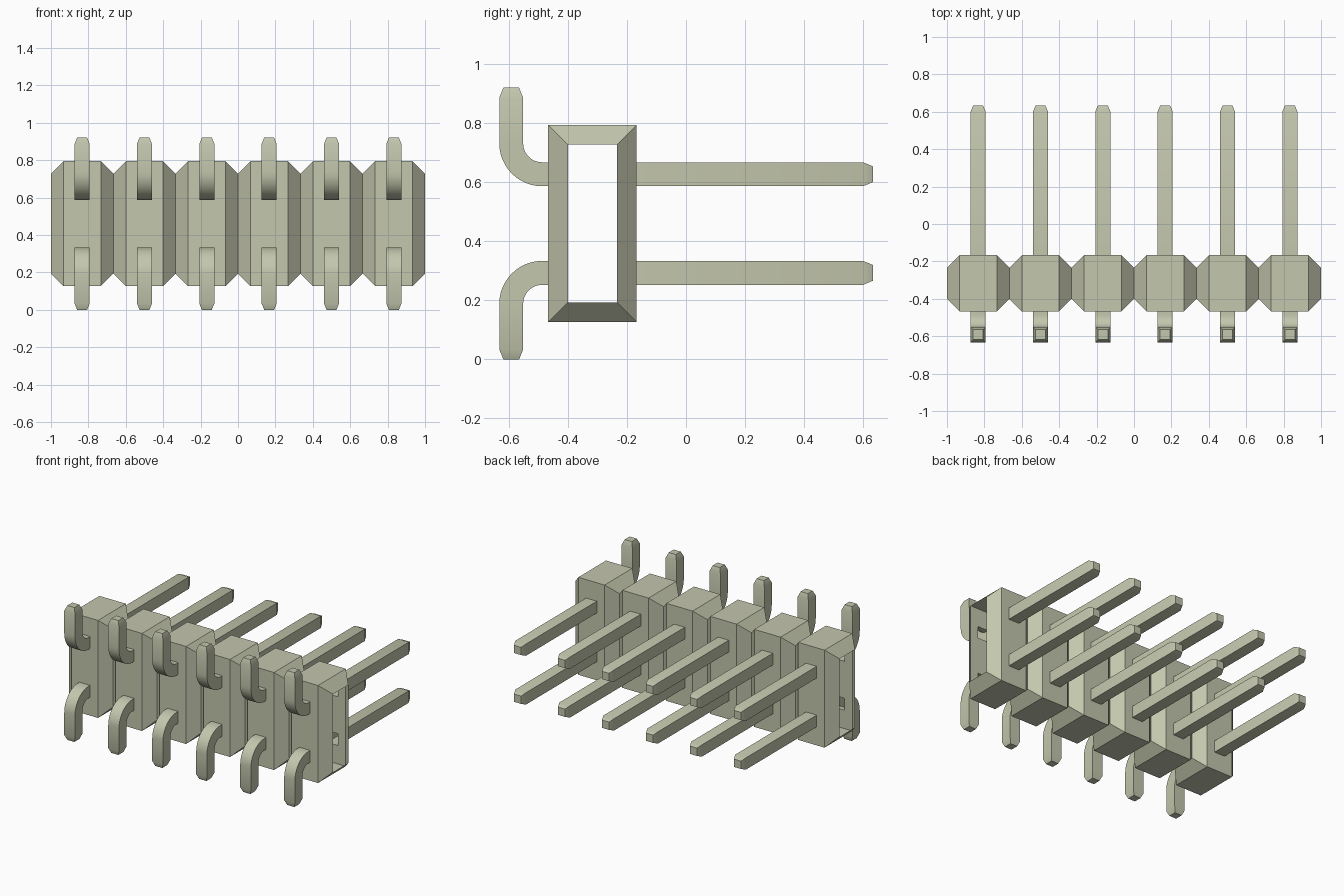
import bpy, bmesh, math
from mathutils import Vector

cube = bpy.data.objects.get("Cube")
if cube:
    bpy.data.objects.remove(cube, do_unlink=True)

# Single olive-grey colour
COLOUR = (0.55, 0.57, 0.42, 1.0)
mat = bpy.data.materials.new("olive_grey")
mat.use_nodes = True
mat.diffuse_color = COLOUR
mat.node_tree.nodes["Principled BSDF"].inputs["Base Color"].default_value = COLOUR

COUNT, PITCH = 6, 1 / 3
CENTRES = [(i - (COUNT - 1) / 2) * PITCH for i in range(COUNT)]
MID_Y, MID_Z = -0.317, 0.46          # housing centre
HALF_Y, HALF_Z = 0.15, 0.334         # housing half sizes
CHAMFER = 0.067
HALF_FLAT = PITCH / 2 - CHAMFER
PIN = 0.0405                         # pin half width
ROW = 0.167                          # row offset from MID_Z


def make_mesh(name, bm, smooth=False):
    me = bpy.data.meshes.new(name)
    for f in bm.faces:
        f.smooth = smooth
    bm.to_mesh(me)
    bm.free()
    if smooth:
        me.set_sharp_from_angle(angle=math.radians(30))
    me.materials.append(mat)
    return me


def place(name, me, x=0.0, y=0.0, z=0.0):
    ob = bpy.data.objects.new(name, me)
    ob.location = (x, y, z)
    bpy.context.collection.objects.link(ob)
    return ob


def housing_segment():
    """Chamfered block, open at both x ends, with pin holes front and back."""
    bm = bmesh.new()

    def face(*pts):
        f = bm.faces.new([bm.verts.new(p) for p in pts])
        f.normal_update()
        if f.normal.dot(f.calc_center_median()) < 0:
            f.normal_flip()

    a, b = HALF_FLAT, PITCH / 2
    Y, Z, y, z = HALF_Y, HALF_Z, HALF_Y - CHAMFER, HALF_Z - CHAMFER
    for s in (-1, 1):
        # top and bottom
        face((-a, -Y, s * Z), (a, -Y, s * Z), (a, Y, s * Z), (-a, Y, s * Z))
        # front and back walls, leaving the two pin holes open
        lo, hi = ROW - PIN, ROW + PIN
        cells = [(-a, -PIN, -Z, Z), (PIN, a, -Z, Z), (-PIN, PIN, -Z, -hi),
                 (-PIN, PIN, -lo, lo), (-PIN, PIN, hi, Z)]
        for x0, x1, z0, z1 in cells:
            face((x0, s * Y, z0), (x1, s * Y, z0), (x1, s * Y, z1), (x0, s * Y, z1))
        # sloping chamfers towards each open end
        for t in (-1, 1):
            face((s * a, t * Y, -Z), (s * a, t * Y, Z), (s * b, t * y, z), (s * b, t * y, -z))
            face((s * a, -Y, t * Z), (s * a, Y, t * Z), (s * b, y, t * z), (s * b, -y, t * z))
    bmesh.ops.remove_doubles(bm, verts=bm.verts, dist=1e-5)
    return make_mesh("housing_segment", bm)


def square_tube(name, path, side):
    """Sweep a square along (y, z, tangent angle, scale); first end stays open."""
    bm = bmesh.new()
    rings = []
    for y, z, ang, k in path:
        n = Vector((0, -math.sin(ang), math.cos(ang))) * PIN * k
        c, dx = Vector((0, y, z)), Vector((PIN * k, 0, 0))
        ring = []
        for p in (c - dx - n, c + dx - n, c + dx + n, c - dx + n):
            ring.append(bm.verts.new((p.x, p.y, p.z * side)))
        rings.append(ring)
    for r, q in zip(rings, rings[1:]):
        for i in range(4):
            j = (i + 1) % 4
            bm.faces.new((r[i], r[j], q[j], q[i]))
    bm.faces.new(rings[-1])
    cap = bm.faces.new(rings[0])
    bmesh.ops.recalc_face_normals(bm, faces=bm.faces)
    bmesh.ops.delete(bm, geom=[cap], context='FACES_ONLY')
    return make_mesh(name, bm, smooth=True)


# Housing
segment = housing_segment()
for i, x in enumerate(CENTRES):
    place(f"housing_segment_{i + 1}", segment, x, MID_Y, MID_Z)

# Pin paths for the upper row, heights relative to MID_Z
BEND, TIP = 0.105, 0.66
ARC_Y, ARC_Z = -0.487, ROW + BEND
leg_path = [(MID_Y - HALF_Y, ROW, math.pi, 1)]
for i in range(13):
    t = math.pi / 2 * i / 12
    leg_path.append((ARC_Y - BEND * math.sin(t), ARC_Z - BEND * math.cos(t), math.pi - t, 1))
leg_path += [(ARC_Y - BEND, 0.426, math.pi / 2, 1), (ARC_Y - BEND, 0.46, math.pi / 2, TIP)]
rear_path = [(MID_Y + HALF_Y, ROW, 0, 1), (0.6, ROW, 0, 1), (0.633, ROW, 0, TIP)]

# Bent legs at the front, straight pins at the back, mirrored into two rows
for row, side in (("upper", 1), ("lower", -1)):
    leg = square_tube(f"{row}_bent_leg", leg_path, side)
    pin = square_tube(f"{row}_rear_pin", rear_path, side)
    for i, x in enumerate(CENTRES):
        place(f"{row}_bent_leg_{i + 1}", leg, x, 0, MID_Z)
        place(f"{row}_rear_pin_{i + 1}", pin, x, 0, MID_Z)
